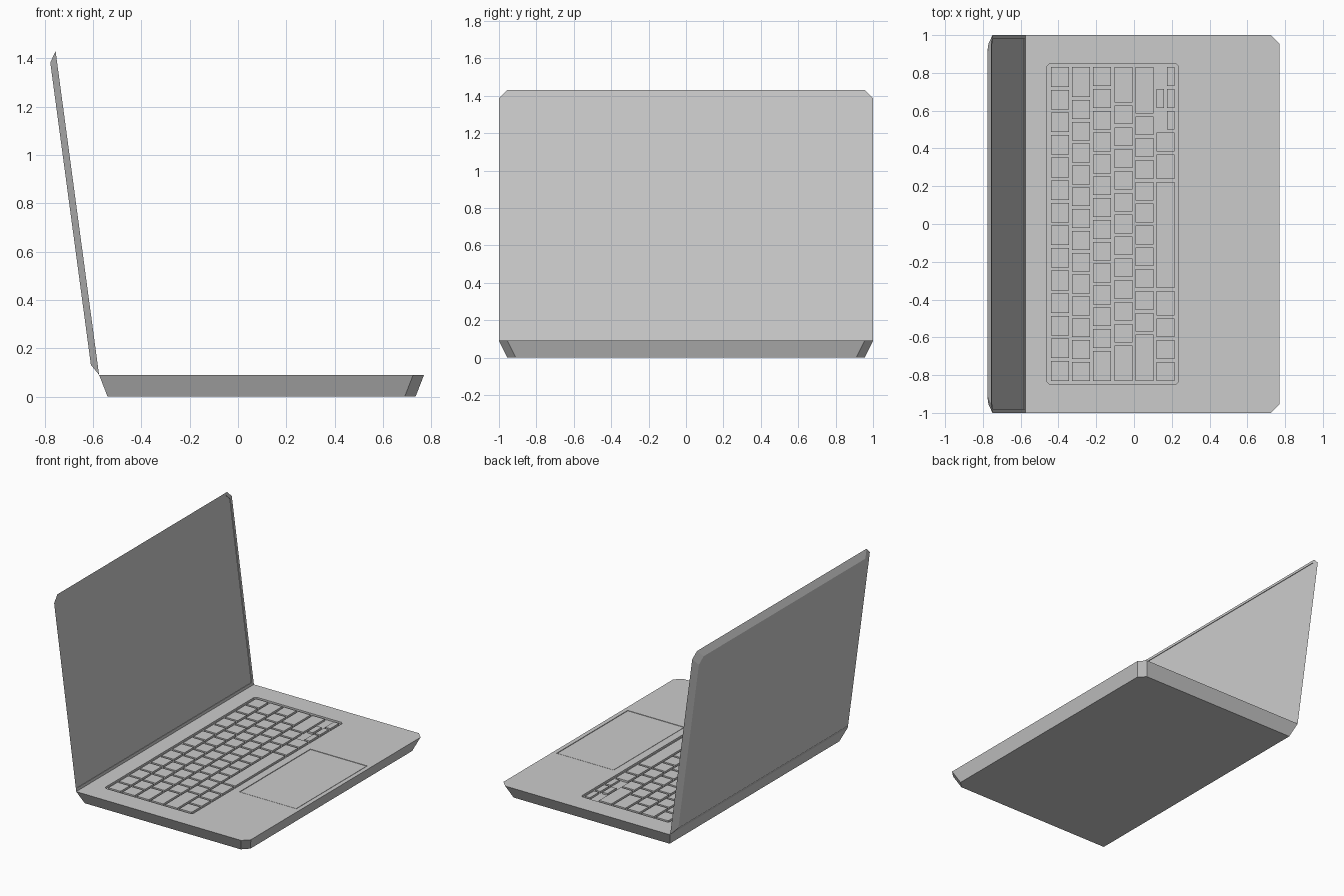
import bpy, bmesh, math
from mathutils import Matrix, Vector

if "Cube" in bpy.data.objects:
    bpy.data.objects.remove(bpy.data.objects["Cube"])


def outline(x0, x1, y, c_front=0.0, c_back=0.0):
    """Rectangle symmetric in y, corners cut at the x1 (front) and x0 (back) ends."""
    pts = []
    if c_back:
        pts += [(x0, -y + c_back), (x0 + c_back, -y)]
    else:
        pts += [(x0, -y)]
    if c_front:
        pts += [(x1 - c_front, -y), (x1, -y + c_front)]
    else:
        pts += [(x1, -y)]
    return pts + [(px, -py) for px, py in reversed(pts)]


def add_loft(bm, low, high, z0, z1):
    a = [bm.verts.new((x, y, z0)) for x, y in low]
    b = [bm.verts.new((x, y, z1)) for x, y in high]
    n = len(a)
    bm.faces.new(a[::-1])
    bm.faces.new(b)
    for i in range(n):
        j = (i + 1) % n
        bm.faces.new((a[i], a[j], b[j], b[i]))


def finish(name, bm, matrix=Matrix.Identity(4)):
    bmesh.ops.recalc_face_normals(bm, faces=bm.faces)
    me = bpy.data.meshes.new(name)
    bm.to_mesh(me)
    bm.free()
    ob = bpy.data.objects.new(name, me)
    bpy.context.collection.objects.link(ob)
    ob.matrix_world = matrix
    return ob


def loft(name, low, high, z0, z1, matrix=Matrix.Identity(4)):
    bm = bmesh.new()
    add_loft(bm, low, high, z0, z1)
    return finish(name, bm, matrix)


def cut(target, cutter):
    mod = target.modifiers.new("cut", 'BOOLEAN')
    mod.operation = 'DIFFERENCE'
    mod.solver = 'EXACT'
    mod.object = cutter
    cutter.hide_render = True
    cutter.display_type = 'WIRE'


DECK = 0.09
INSET = 0.045

# Base: slab tapering downwards, front corners cut
base = loft("base", outline(-0.54, 0.735, 1 - INSET, INSET),
            outline(-0.575, 0.77, 1, INSET), 0, DECK)

# Keyboard well
WX0, WX1, WY = -0.46, 0.235, 0.85
well = outline(WX0, WX1, WY, 0.014, 0.014)
cut(base, loft("keyboard_well_cutter", well, well, DECK - 0.014, DECK + 0.05))

# Trackpad: shallow pocket with a plate in it
pocket = outline(0.29, 0.74, 0.40)
cut(base, loft("trackpad_cutter", pocket, pocket, DECK - 0.005, DECK + 0.05))
plate = outline(0.294, 0.736, 0.396)
loft("trackpad", plate, plate, DECK - 0.005, DECK - 0.001)

# Keys: rows listed from the hinge forwards, widths in key units
rows = [
    [14.5 / 14] * 14,
    [1] * 13 + [1.5],
    [1.5] + [1] * 13,
    [1.75] + [1] * 11 + [1.75],
    [2.25] + [1] * 10 + [2.25],
    [1, 1, 1, 1.25, 5, 1.25, 1],
]
MARGIN, GAP = 0.012, 0.008
row_h = (WX1 - WX0 - 2 * MARGIN) / len(rows)
unit = 2 * (WY - MARGIN) / 14.5
keys = bmesh.new()


def add_key(x0, x1, y0, y1):
    g = GAP

    def rect(i):
        return [(x0 + i, y0 + i), (x1 - i, y0 + i), (x1 - i, y1 - i), (x0 + i, y1 - i)]
    add_loft(keys, rect(g), rect(g), DECK - 0.014, DECK - 0.001)


for r, widths in enumerate(rows):
    x = WX0 + MARGIN + r * row_h
    y = -WY + MARGIN
    for w in widths:
        add_key(x, x + row_h, y, y + w * unit)
        y += w * unit

# Arrow keys: half-height sides, split middle
xm = x + row_h / 2
for i in range(3):
    add_key(xm, x + row_h, y + i * unit, y + (i + 1) * unit)
add_key(x, xm, y + unit, y + 2 * unit)
finish("keys", keys)

# Lid: same tapered slab, tilted back about the hinge edge
LEN, THICK = 1.352, 0.028
tilt = Matrix.Translation(Vector((-0.575, 0, DECK))) @ Matrix.Rotation(math.radians(-97.65), 4, 'Y')
lid = loft("lid", outline(0, LEN, 1, INSET),
           outline(INSET, LEN - INSET, 1 - INSET, INSET), 0, THICK, tilt)

# Screen: shallow recess inside a thin rim
screen = outline(0.02, LEN - 0.02, 0.98, 0.038)
cut(lid, loft("screen_cutter", screen, screen, -0.05, 0.004, tilt))
